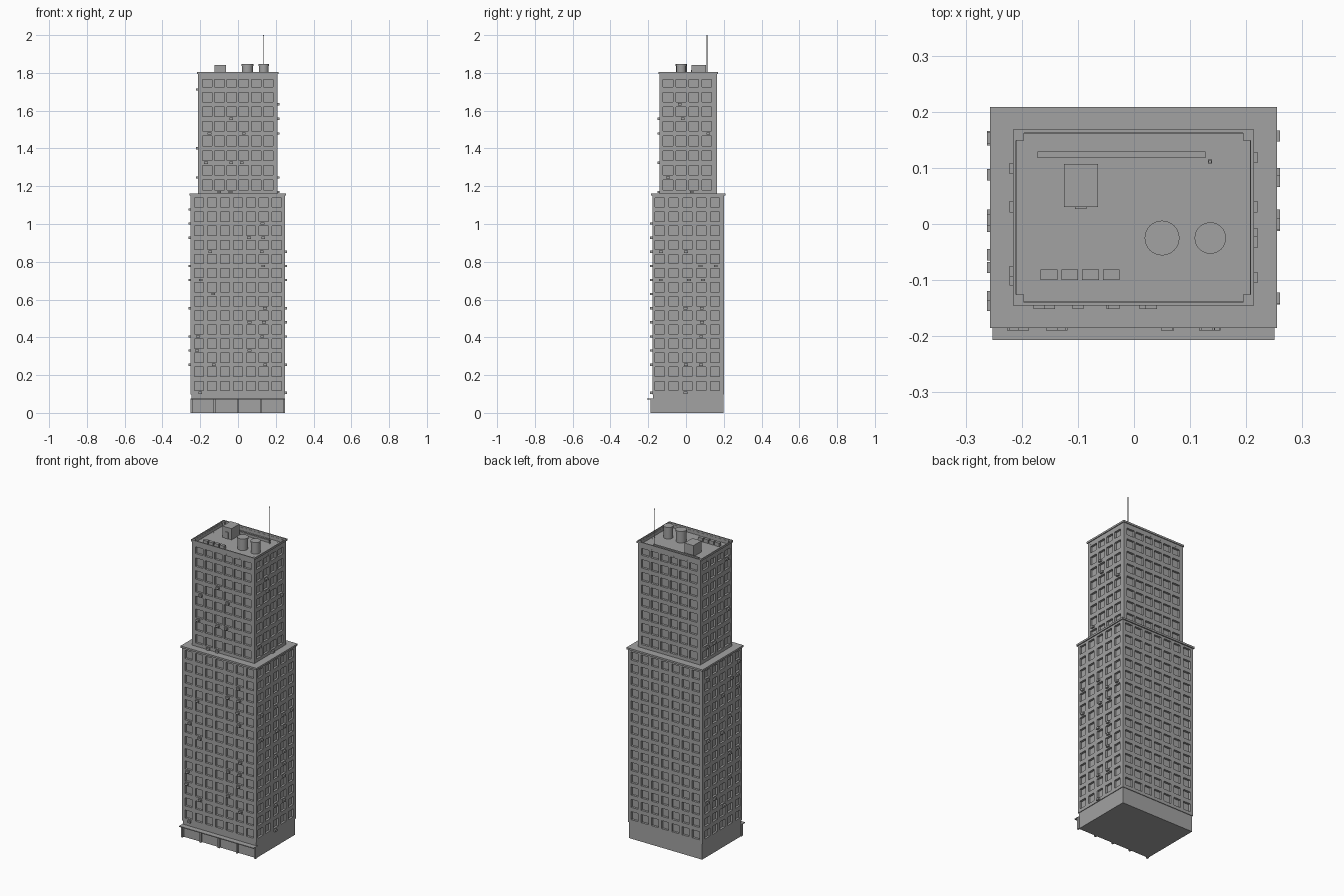
import bpy, bmesh, random
from math import radians
from mathutils import Vector, Matrix

random.seed(4)
if "Cube" in bpy.data.objects:
    bpy.data.objects.remove(bpy.data.objects["Cube"])

concrete = bpy.data.materials.new("concrete_grey")
concrete.use_nodes = True
GREY = (0.36, 0.36, 0.36, 1)
concrete.diffuse_color = GREY
concrete.node_tree.nodes["Principled BSDF"].inputs["Base Color"].default_value = GREY

CX, CY = -0.001, 0.0115      # tower axis


def finish(name, bm):
    mesh = bpy.data.meshes.new(name)
    bm.to_mesh(mesh)
    bm.free()
    mesh.materials.append(concrete)
    obj = bpy.data.objects.new(name, mesh)
    bpy.context.collection.objects.link(obj)
    return obj


def add_box(bm, lo, hi):
    lo, hi = Vector(lo), Vector(hi)
    size = hi - lo
    bmesh.ops.create_cube(bm, size=1, matrix=Matrix.Translation((lo + hi) / 2) @ Matrix.Diagonal((*size, 1)))


def box(name, lo, hi):
    bm = bmesh.new()
    add_box(bm, lo, hi)
    return finish(name, bm)


def cylinder(name, x, y, z0, z1, r, sides=32):
    bm = bmesh.new()
    bmesh.ops.create_cone(bm, cap_ends=True, segments=sides, radius1=r, radius2=r, depth=z1 - z0,
                          matrix=Matrix.Translation((x, y, (z0 + z1) / 2)))
    obj = finish(name, bm)
    bpy.context.view_layer.objects.active = obj
    obj.select_set(True)
    bpy.ops.object.shade_smooth_by_angle(angle=radians(40))
    obj.select_set(False)
    return obj


def centres(n, pitch, mid):
    return [mid + (i - (n - 1) / 2) * pitch for i in range(n)]


def breaks(lo, hi, mids, size):
    return [lo] + [m + s * size / 2 for m in mids for s in (-1, 1)] + [hi]


def facade(name, angle, half, dist, z0, z1, cols, rows, w, h, units=()):
    """Wall facing -y before rotation, with recessed windows and window units."""
    place = Matrix.Translation((CX, CY, 0)) @ Matrix.Rotation(radians(angle), 4, "Z")
    us, zs = breaks(-half, half, cols, w), breaks(z0, z1, rows, h)
    bm = bmesh.new()
    grid = [[bm.verts.new((u, -dist, z)) for u in us] for z in zs]
    panes = []
    for j in range(len(zs) - 1):
        for i in range(len(us) - 1):
            f = bm.faces.new((grid[j][i], grid[j][i + 1], grid[j + 1][i + 1], grid[j + 1][i]))
            if i % 2 and j % 2:
                panes.append(f)
    for f in bmesh.ops.extrude_discrete_faces(bm, faces=panes)["faces"]:
        bmesh.ops.translate(bm, verts=f.verts, vec=(0, 0.013, 0))
    bm.transform(place)
    finish(name, bm)
    if units:
        bm = bmesh.new()
        for c, r in units:
            u = cols[c] + random.uniform(-0.012, 0.012)
            z = rows[r] - h / 2 - 0.012
            add_box(bm, (u - 0.01, -dist - 0.011, z - 0.006), (u + 0.01, -dist + 0.002, z + 0.006))
        bm.transform(place)
        finish(name + "_cooling_units", bm)


def scatter(ncols, nrows, share):
    return [(c, r) for r in range(nrows) for c in range(ncols) if random.random() < share]


def tower(prefix, hx, hy, z0, z1, front_cols, side_cols, rows, w, h, front_units, right_units, share):
    facade(prefix + "_front_wall", 0, hx, hy, z0, z1, front_cols, rows, w, h, front_units)
    facade(prefix + "_left_wall", 90, hy, hx, z0, z1, side_cols, rows, w, h, right_units)
    facade(prefix + "_back_wall", 180, hx, hy, z0, z1, front_cols, rows, w, h)
    facade(prefix + "_right_wall", -90, hy, hx, z0, z1, [-c for c in reversed(side_cols)], rows, w, h,
           scatter(len(side_cols), len(rows), share))


# Lower and upper tower shafts
tower("lower", 0.25, 0.19, 0.1, 1.152,
      centres(7, 0.0687, 0), centres(5, 0.0732, -0.004), centres(14, 0.0747, 0.628), 0.048, 0.049,
      [(5, 12), (4, 11), (5, 11), (1, 10), (5, 10), (5, 9), (0, 8), (1, 7), (5, 6), (4, 5),
       (5, 5), (0, 4), (5, 4), (0, 3), (4, 3), (1, 2), (5, 2), (0, 0)],
      [(0, 10), (2, 10), (3, 9), (4, 9), (0, 8), (2, 8), (3, 8), (2, 6), (3, 6), (3, 5),
       (3, 4), (2, 2), (3, 2), (2, 0)], 0.2)
tower("upper", 0.21, 0.152, 1.16, 1.798,
      centres(6, 0.0646, 0), centres(4, 0.0686, -0.004), centres(8, 0.0776, 1.478), 0.051, 0.051,
      [(2, 5), (0, 4), (3, 4), (0, 2), (2, 2), (3, 2), (1, 0), (2, 0)],
      [(1, 5), (3, 4), (0, 1), (2, 0), (1, 6)], 0.18)

# Ledge between the two shafts
box("terrace_ledge", (CX - 0.256, CY - 0.197, 1.15), (CX + 0.256, CY + 0.197, 1.161))

# Ground floor, shop front pilasters and canopy
box("ground_floor", (CX - 0.246, CY - 0.186, 0), (CX + 0.246, CY + 0.186, 0.1))
box("shaft_underside", (CX - 0.25, CY - 0.19, 0.098), (CX + 0.25, CY + 0.19, 0.1))
bm = bmesh.new()
for x in centres(5, 0.1225, CX):
    add_box(bm, (x - 0.005, -0.187, 0), (x + 0.005, -0.17, 0.07))
finish("shop_pilasters", bm)
box("entrance_canopy", (CX - 0.251, -0.207, 0.07), (CX + 0.251, -0.17, 0.075))

# Roof deck, parapet rim and corner blocks
ROOF = 1.775
PX, PY = 0.215, 0.157
box("roof_deck", (CX - 0.21, CY - 0.152, ROOF - 0.01), (CX + 0.21, CY + 0.152, ROOF))
bm = bmesh.new()
for s in (-1, 1):
    x0, x1 = sorted((s * PX, s * (PX - 0.006)))
    add_box(bm, (CX + x0, CY - PY, 1.793), (CX + x1, CY + PY, 1.804))
    y0, y1 = sorted((s * PY, s * (PY - 0.006)))
    add_box(bm, (CX - PX, CY + y0, 1.793), (CX + PX, CY + y1, 1.804))
    add_box(bm, (CX + s * 0.2085 - 0.0005, CY - 0.151, ROOF), (CX + s * 0.2085 + 0.0005, CY + 0.151, 1.794))
    add_box(bm, (CX - 0.209, CY + s * 0.1505 - 0.0005, ROOF), (CX + 0.209, CY + s * 0.1505 + 0.0005, 1.794))
finish("parapet", bm)
bm = bmesh.new()
for sx in (-1, 1):
    for sy in (-1, 1):
        x, y = CX + sx * 0.202, CY + sy * 0.144
        add_box(bm, (x - 0.007, y - 0.007, ROOF), (x + 0.007, y + 0.007, 1.802))
finish("parapet_corner_blocks", bm)

# Rooftop equipment
box("stair_house", (-0.125, 0.03, ROOF), (-0.064, 0.107, 1.843))
box("stair_house_door", (-0.105, 0.027, ROOF), (-0.085, 0.031, 1.815))
for name, x, r in (("large_tank", 0.05, 0.031), ("small_tank", 0.136, 0.028)):
    cylinder(name, x, -0.025, ROOF, 1.84, r - 0.002)
    cylinder(name + "_lid", x, -0.025, 1.836, 1.846, r)
bm = bmesh.new()
for x in centres(4, 0.037, -0.096):
    add_box(bm, (x - 0.015, -0.1, ROOF), (x + 0.015, -0.081, 1.797))
finish("roof_fan_units", bm)
box("roof_duct", (-0.172, 0.118, ROOF), (0.127, 0.129, 1.79))
box("antenna_foot", (0.132, 0.108, ROOF), (0.139, 0.115, 1.785))
cylinder("antenna_mast", 0.1355, 0.111, ROOF, 2.0, 0.0018, 8)
cylinder("antenna_tip", 0.1355, 0.111, 1.994, 2.0, 0.003, 8)
